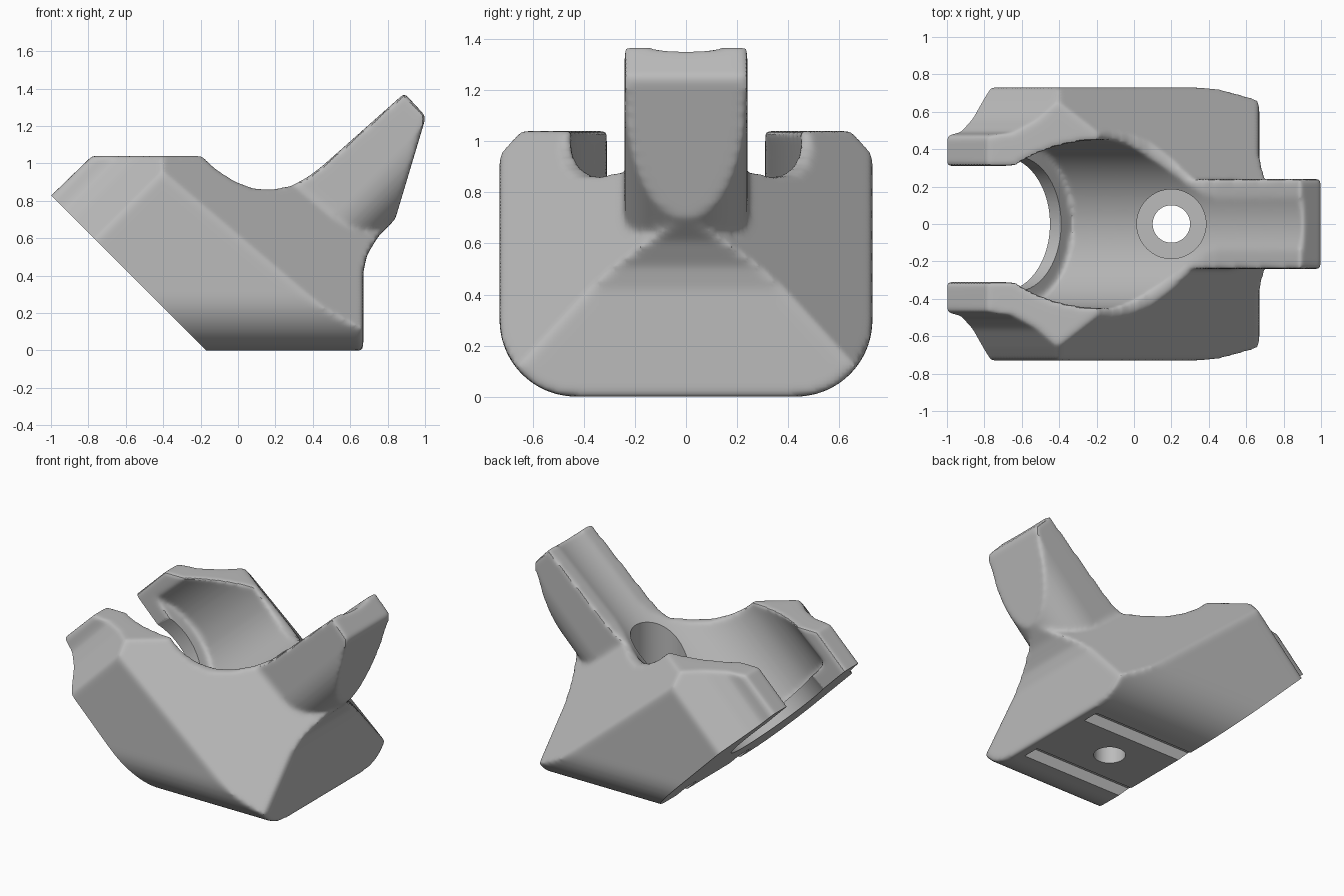
import bpy, bmesh, math
from mathutils import Matrix, Vector

if "Cube" in bpy.data.objects:
    bpy.data.objects.remove(bpy.data.objects["Cube"], do_unlink=True)

grey = bpy.data.materials.new("plain_grey")
grey.use_nodes = True
grey.diffuse_color = (0.5, 0.5, 0.5, 1)
grey.node_tree.nodes["Principled BSDF"].inputs["Base Color"].default_value = (0.5, 0.5, 0.5, 1)

X, Y, Z = Vector((1, 0, 0)), Vector((0, 1, 0)), Vector((0, 0, 1))
U = (X + Z).normalized()          # along the tilted cradle
V = (Z - X).normalized()          # across the tilted cradle
S = Vector((0.647, 0, 0.763)).normalized()   # up the sloped shoulders
helpers = []


def add(name, bm):
    bmesh.ops.recalc_face_normals(bm, faces=bm.faces)
    mesh = bpy.data.meshes.new(name)
    bm.to_mesh(mesh)
    bm.free()
    mesh.materials.append(grey)
    ob = bpy.data.objects.new(name, mesh)
    ob.hide_render = True
    bpy.context.scene.collection.objects.link(ob)
    helpers.append(ob)
    return ob


def prism(name, points, a, b, lo=-2, hi=2):
    """Extrude a 2D outline, drawn on axes a and b, along their normal."""
    n = a.cross(b)
    bm = bmesh.new()
    face = bm.faces.new([bm.verts.new(a * p + b * q + n * lo) for p, q in points])
    out = bmesh.ops.extrude_face_region(bm, geom=[face])
    moved = [g for g in out["geom"] if isinstance(g, bmesh.types.BMVert)]
    bmesh.ops.translate(bm, verts=moved, vec=n * (hi - lo))
    return add(name, bm)


def cylinder(name, radius, start, direction, length):
    bm = bmesh.new()
    rot = direction.to_track_quat("Z", "Y").to_matrix().to_4x4()
    place = Matrix.Translation(start + direction * length / 2) @ rot
    bmesh.ops.create_cone(bm, cap_ends=True, segments=96, radius1=radius,
                          radius2=radius, depth=length, matrix=place)
    return add(name, bm)


def arc(cx, cy, r, a0, a1, n=16):
    steps = [math.radians(a0 + (a1 - a0) * i / n) for i in range(n + 1)]
    return [(cx + r * math.cos(t), cy + r * math.sin(t)) for t in steps]


def mirrored(half):
    return half + [(-p, q) for p, q in reversed(half)]


def combine(ob, operation, other, solver="EXACT"):
    mod = ob.modifiers.new(other.name, "BOOLEAN")
    mod.operation, mod.object, mod.solver = operation, other, solver


# Side outline shared by the block and the horn
outline = [(-0.37, 0), (0.67, 0), (0.67, 0.42), (0.69, 0.51), (0.75, 0.61), (0.84, 0.7),
           (1.005, 1.25), (0.89, 1.375), (0.45, 0.985), (0.37, 0.925), (0.28, 0.88),
           (0.18, 0.86), (0.08, 0.865), (-0.02, 0.905), (-0.12, 0.97), (-0.19, 1.04),
           (-0.78, 1.04), (-1.1, 0.73)]
block = prism("cradle_block", outline, X, Z, -0.73, 0.73)
horn = prism("horn", outline, X, Z, -0.73, 0.73)

# Limits of the block: rounded base corners, narrowed prongs, sloped shoulders
base_shape = prism("base_shape", mirrored(arc(0.43, 0.3, 0.3, -90, 0) + [(0.73, 1.3)]), Y, Z)
prong_shape = prism("prong_shape", mirrored(
    [(0.73, -1), (0.73, 0.96), (0.66, 1.02), (0.56, 1.1), (0.49, 1.19), (0.455, 1.4)]), Y, V)
shoulder_shape = prism("shoulder_shape", [(-1.648, -0.3), (1.648, -0.3), (0, 1.073)], Y, S)
for limit in (base_shape, prong_shape, shoulder_shape):
    combine(block, "INTERSECT", limit)

# Horn with a rounded underside
horn_shape = prism("horn_shape", mirrored(arc(0, 0.14, 0.24, -90, 0)[1:] + [(0.24, 0.8)]),
                   Y, V, 0.35, 2.5)
combine(horn, "INTERSECT", horn_shape)
combine(block, "UNION", horn)

# Tilted bore and the opening between the prongs
tilt = math.radians(41.5)
bore_dir = Vector((math.cos(tilt), 0, math.sin(tilt)))
bore_start = Vector((-0.33, 0, 0.265)) + 0.45 * Vector((-math.sin(tilt), 0, math.cos(tilt)))
combine(block, "DIFFERENCE", cylinder("bore", 0.45, bore_start, bore_dir, 3))
gap = prism("prong_gap", [(-0.31, 0.85), (0.31, 0.85), (0.31, 2), (-0.31, 2)], Y, V)
combine(block, "DIFFERENCE", gap)

# Soft rounded edges
remesh = block.modifiers.new("soften", "REMESH")
remesh.mode, remesh.voxel_size = "VOXEL", 0.015
soft = block.modifiers.new("round", "SMOOTH")
soft.factor, soft.iterations = 0.5, 10

# Crisp cuts: sloped end, lip, screw hole, base grooves
down = Vector((0, 0, -1))
cuts = [prism("sloped_end", [(-2, -2), (2, -2), (2, 3), (-2, 3)], Y, V, -2, -0.12),
        cylinder("lip_opening", 0.36, bore_start - bore_dir * 0.4, bore_dir, 0.6),
        cylinder("screw_head", 0.185, Vector((0.2, 0, 1.2)), down, 0.85),
        cylinder("screw_hole", 0.1, Vector((0.2, 0, 1)), down, 1.2)]
for side in (-1, 1):
    a, b = sorted((side * 0.23, side * 0.35))
    cuts.append(prism("base_groove", [(a, -0.1), (b, -0.1), (b, 0.08), (a, 0.08)],
                      Y, Z, -0.8, 0.6))
for cut in cuts:
    combine(block, "DIFFERENCE", cut, "MANIFOLD")

# Bake the finished block and remove the helpers
bpy.context.view_layer.update()
graph = bpy.context.evaluated_depsgraph_get()
final = bpy.data.meshes.new_from_object(block.evaluated_get(graph))
block.modifiers.clear()
block.data = final
block.hide_render = False
final.materials.clear()
final.materials.append(grey)
for ob in helpers:
    if ob is not block:
        bpy.data.objects.remove(ob, do_unlink=True)

bpy.ops.object.select_all(action="DESELECT")
block.select_set(True)
bpy.context.view_layer.objects.active = block
bpy.ops.object.shade_smooth_by_angle(angle=math.radians(35))
